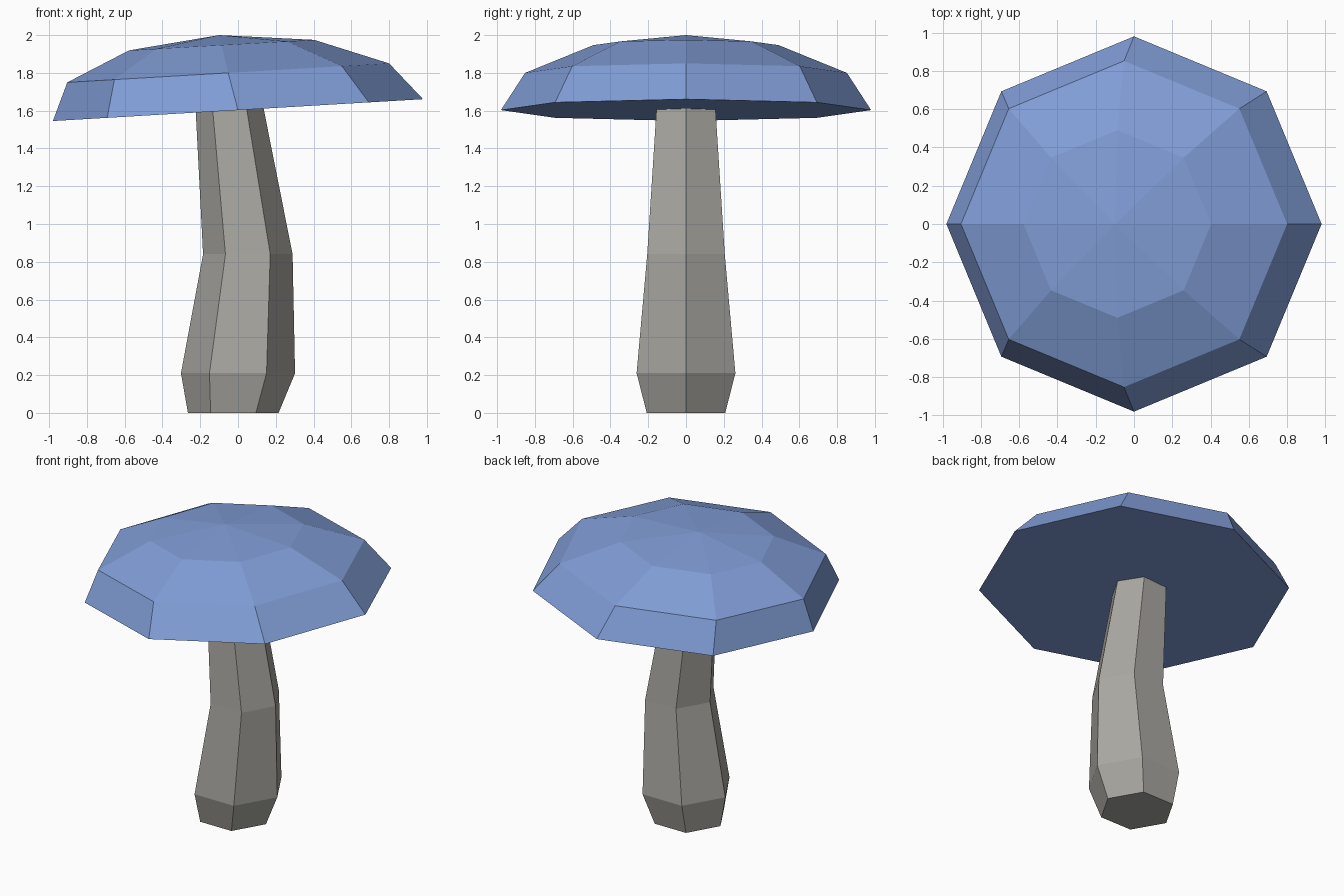
import bpy
import bmesh
from math import cos, sin, tau

cube = bpy.data.objects.get("Cube")
if cube:
    bpy.data.objects.remove(cube, do_unlink=True)


def make_material(name, rgb):
    mat = bpy.data.materials.new(name)
    mat.use_nodes = True
    colour = (*rgb, 1.0)
    mat.diffuse_color = colour
    mat.node_tree.nodes["Principled BSDF"].inputs["Base Color"].default_value = colour
    return mat


def loft(name, sides, rings, mat, apex=None):
    """Skin rings of (centre x, centre z, radius, slope along x); flat caps or an apex close it."""
    bm = bmesh.new()
    loops = []
    for cx, cz, r, slope in rings:
        angles = [tau * i / sides for i in range(sides)]
        loops.append([bm.verts.new((cx + r * cos(a), r * sin(a), cz + slope * r * cos(a)))
                      for a in angles])
    bm.faces.new(loops[0][::-1])
    for low, high in zip(loops, loops[1:]):
        for i in range(sides):
            j = (i + 1) % sides
            bm.faces.new((low[i], low[j], high[j], high[i]))
    if apex:
        tip = bm.verts.new(apex)
        for i in range(sides):
            bm.faces.new((loops[-1][i], loops[-1][(i + 1) % sides], tip))
    else:
        bm.faces.new(loops[-1])
    bmesh.ops.recalc_face_normals(bm, faces=bm.faces)
    mesh = bpy.data.meshes.new(name)
    bm.to_mesh(mesh)
    bm.free()
    mesh.materials.append(mat)
    obj = bpy.data.objects.new(name, mesh)
    bpy.context.collection.objects.link(obj)
    return obj


cap_blue = make_material("cap blue", (0.22, 0.34, 0.68))
stem_grey = make_material("stem grey", (0.40, 0.39, 0.36))

# Bent six-sided stem, its top sunk slightly into the cap
loft("stem", 6, [
    (-0.025, 0.0, 0.24, 0),
    (0.0, 0.21, 0.302, 0),
    (0.052, 0.84, 0.237, 0),
    (-0.048, 1.64, 0.178, 0),
], stem_grey)

# Tilted eight-sided cap with a flat underside
loft("cap", 8, [
    (0.0, 1.603, 0.98, 0.059),
    (-0.052, 1.80, 0.852, 0.059),
    (-0.087, 1.947, 0.49, 0.057),
], cap_blue, apex=(-0.1, 0, 2.0))
